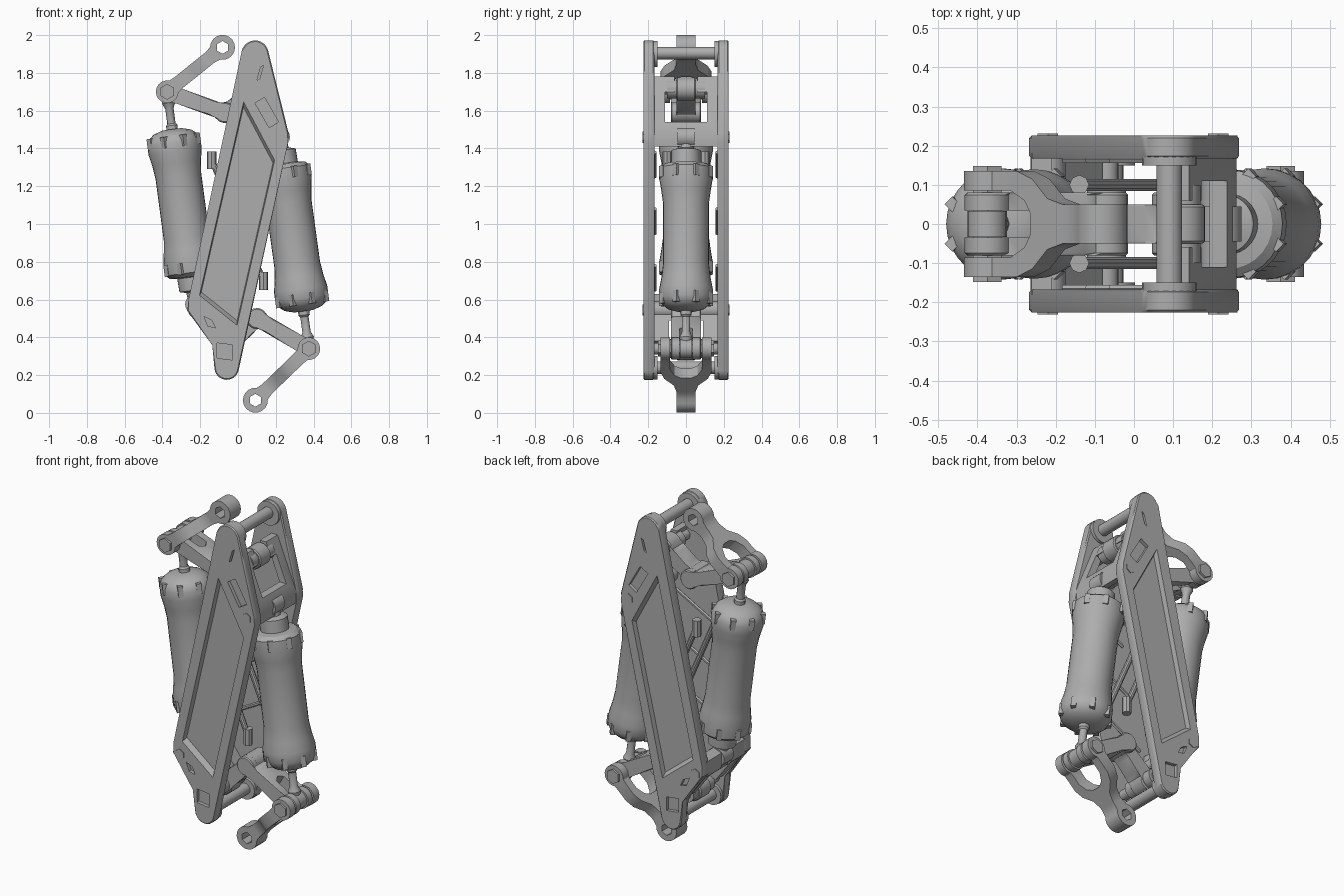
import bpy, bmesh, math
from mathutils import Vector as V

if "Cube" in bpy.data.objects:
    bpy.data.objects.remove(bpy.data.objects["Cube"])

metal = bpy.data.materials.new("grey_metal")
metal.use_nodes = True
GREY = (0.42, 0.42, 0.42, 1)
metal.diffuse_color = GREY
metal.node_tree.nodes["Principled BSDF"].inputs["Base Color"].default_value = GREY
X, Y, Z = V((1, 0, 0)), V((0, 1, 0)), V((0, 0, 1))


def finish(name, bm):
    bmesh.ops.recalc_face_normals(bm, faces=bm.faces)
    mesh = bpy.data.meshes.new(name)
    bm.to_mesh(mesh)
    bm.free()
    mesh.materials.append(metal)
    ob = bpy.data.objects.new(name, mesh)
    bpy.context.collection.objects.link(ob)
    return ob


def prism(name, pts, d0, d1, o=V((0, 0, 0)), a=X, b=Z, d=Y, taper=1.0, bevel=0):
    """Extrude a profile from d0 to d1; the d1 end may be scaled by taper."""
    bm = bmesh.new()
    n = len(pts)
    ca, cb = sum(p[0] for p in pts) / n, sum(p[1] for p in pts) / n
    low = [bm.verts.new(o + a * p + b * q + d * d0) for p, q in pts]
    top = [bm.verts.new(o + a * (ca + (p - ca) * taper) + b * (cb + (q - cb) * taper) + d * d1)
           for p, q in pts]
    caps = [bm.faces.new(low), bm.faces.new(top)]
    for i in range(n):
        j = (i + 1) % n
        bm.faces.new((low[i], low[j], top[j], top[i]))
    if bevel:
        edges = {e for f in caps for e in f.edges}
        bmesh.ops.bevel(bm, geom=list(edges), offset=bevel, segments=1, affect='EDGES')
    return finish(name, bm)


def lathe(name, p, q, profile, n=28):
    """Revolve (distance, radius) pairs about the axis from p to q."""
    axis = (q - p).normalized()
    side = axis.cross(Y if abs(axis.y) < 0.9 else X).normalized()
    other = axis.cross(side)
    bm = bmesh.new()
    rings = []
    for t, r in profile:
        rings.append([bm.verts.new(p + axis * t + (side * math.cos(k) + other * math.sin(k)) * r)
                      for k in (2 * math.pi * i / n for i in range(n))])
    for lo, hi in zip(rings, rings[1:]):
        for i in range(n):
            j = (i + 1) % n
            bm.faces.new((lo[i], lo[j], hi[j], hi[i]))
    bm.faces.new(rings[0])
    bm.faces.new(rings[-1])
    return finish(name, bm)


def rod(name, p, q, r, n=20):
    return lathe(name, p, q, [(0, r), ((q - p).length, r)], n)


def pin(name, c, half, r, n=20):
    return rod(name, c - Y * half, c + Y * half, r, n)


def boolean(ob, cutter, operation='DIFFERENCE'):
    mod = ob.modifiers.new("cut", 'BOOLEAN')
    mod.operation, mod.object = operation, cutter
    bpy.context.view_layer.objects.active = ob
    bpy.ops.object.modifier_apply(modifier=mod.name)
    bpy.data.objects.remove(cutter)


def arc(cx, cy, r, a0, a1, n=10):
    angles = [math.radians(a0 + (a1 - a0) * i / n) for i in range(n + 1)]
    return [(cx + r * math.cos(k), cy + r * math.sin(k)) for k in angles]


def link(name, p, q, rp, rq, waist, half, bevel=0.006):
    """Bar with a round eye at each end, as wide as 2 * half along y."""
    length = (q - p).length
    u = (q - p).normalized()
    pts = arc(0, 0, rp, 40, 320, 14) + [(rp * 1.3, -waist), (length - rq * 1.3, -waist)]
    pts += arc(length, 0, rq, -140, 140, 14) + [(length - rq * 1.3, waist), (rp * 1.3, waist)]
    return prism(name, pts, -half, half, p, u, u.cross(Y), Y, bevel=bevel)


def box(x0, x1, z0, z1):
    return [(x0, z0), (x1, z0), (x1, z1), (x0, z1)]


# Side plates with a recessed panel and slots on the outer face
outline = arc(-0.06, 0.24, 0.065, 185, 345) + [(0.265, 1.43), (0.268, 1.48)]
outline += arc(0.09, 1.9, 0.072, 18, 168) + [(-0.262, 0.6), (-0.268, 0.54), (-0.13, 0.36)]
panel = [(0.03, 1.65), (0.195, 1.34), (-0.005, 0.46), (-0.205, 0.62)]
slots = [[(0.09, 1.64), (0.14, 1.67), (0.215, 1.54), (0.165, 1.51)],
         [(-0.11, 0.29), (-0.03, 0.28), (-0.03, 0.36), (-0.11, 0.37)],
         [(-0.18, 0.51), (-0.14, 0.49), (-0.12, 0.45), (-0.16, 0.46)],
         [(0.1, 1.76), (0.12, 1.83), (0.135, 1.84), (0.115, 1.77)]]
for s, side in ((-1, "front"), (1, "back")):
    plate = prism(side + "_plate", outline, s * 0.168, s * 0.226, bevel=0.006)
    boolean(plate, prism("panel_cut", panel, s * 0.23, s * 0.198, taper=0.95))
    for slot in slots:
        boolean(plate, prism("slot_cut", slot, s * 0.24, s * 0.205))
    # Bosses, bolt heads and inner ribs
    for nm, x, z, r in (("top", 0.09, 1.9, 0.07), ("bottom", -0.06, 0.24, 0.062)):
        c = V((x, 0, z))
        rod(side + "_" + nm + "_boss", c + Y * s * 0.15, c + Y * s * 0.2, r)
    for nm, x, z in (("upper", 0.215, 1.46), ("lower", -0.22, 0.545)):
        c = V((x, 0, z))
        rod(side + "_" + nm + "_bolt", c + Y * s * 0.2, c + Y * s * 0.231, 0.03, 6)
        rod(side + "_" + nm + "_pivot_boss", c + Y * s * 0.045, c + Y * s * 0.18, 0.045)
    for z in (0.7, 1.0, 1.3):
        x = (z - 1.0) * 0.2 + 0.0
        rod(side + "_rib", V((x - 0.12, s * 0.165, z - 0.05)),
            V((x + 0.12, s * 0.165, z + 0.08)), 0.01, 6)
    # Slim damper inside the frame
    p, q = V((-0.14, s * 0.1, 1.34)), V((0.135, s * 0.1, 0.7))
    rod(side + "_damper", p, q, 0.016, 10)
    for end in (p, q):
        rod(side + "_damper_end", end - Z * 0.05, end + Z * 0.045, 0.025, 8)

# Cross rods and bridges joining the plates
pin("top_rod", V((0.09, 0, 1.905)), 0.18, 0.033)
pin("bottom_rod", V((-0.06, 0, 0.24)), 0.18, 0.033)
upper = prism("upper_bridge", [(0.14, 1.78), (0.262, 1.48), (0.258, 1.41), (0.225, 1.41),
                               (0.22, 1.47), (0.1, 1.78)], -0.18, 0.18)
lower = prism("lower_bridge", [(-0.262, 0.61), (-0.264, 0.545), (-0.13, 0.365),
                               (-0.08, 0.38), (-0.21, 0.56), (-0.21, 0.63)], -0.18, 0.18)
boolean(upper, prism("window_cut", box(0, 0.4, 1.54, 1.7), -0.11, 0.11))
boolean(upper, prism("window_cut", box(0, 0.4, 1.6, 1.9), -0.06, 0.06))
boolean(lower, prism("window_cut", box(-0.4, 0, 0.3, 0.49), -0.09, 0.09))


def assembly(tag, elbow, eye, mid, pivot, anchor):
    # Forked outer link with a hollow between its prongs
    length = (elbow - eye).length
    u = (elbow - eye).normalized()
    fork = link(tag + "_fork", eye, elbow, 0.066, 0.06, 0.036, 0.16, 0)
    half = [(-0.1, 0.05), (0.1, 0.05), (0.15, 0.065), (0.2, 0.115), (0.25, 0.135),
            (length + 0.1, 0.135), (length + 0.1, 0.085), (0.27, 0.085), (0.225, 0.06),
            (0.205, 0.025)]
    plan = half + [(a, -b) for a, b in reversed(half)]
    boolean(fork, prism("fork_plan", plan, -0.1, 0.1, eye, u, Y, u.cross(Y)), 'INTERSECT')
    boolean(fork, pin("eye_cut", eye, 0.2, 0.034, 6))

    # Bent inner arm, slotted at the elbow for the piston rod
    arm = link(tag + "_arm", elbow, mid, 0.058, 0.055, 0.042, 0.08)
    slot = [(-0.1, -0.035), (0.14, -0.035), (0.16, 0), (0.14, 0.035), (-0.1, 0.035)]
    d = (mid - elbow).normalized()
    boolean(arm, prism("arm_slot", slot, -0.2, 0.2, elbow, d, Y, d.cross(Y)))
    link(tag + "_arm_root", mid, pivot, 0.055, 0.062, 0.045, 0.05)
    pin(tag + "_pivot_barrel", pivot, 0.1, 0.05)
    pin(tag + "_pivot_shaft", pivot, 0.18, 0.03)
    pin(tag + "_elbow_pin", elbow, 0.142, 0.035)
    pin(tag + "_elbow_bolt", elbow, 0.148, 0.042, 6)

    # Piston: rod, rod eye, bulged cylinder, collar and anchor eye
    pin(tag + "_rod_eye", elbow, 0.033, 0.05)
    lathe(tag + "_piston_rod", elbow, anchor,
          [(0, 0.022), (0.06, 0.035), (0.09, 0.022), (0.17, 0.022), (0.18, 0.03), (0.23, 0.03)], 12)
    lathe(tag + "_cylinder", elbow, anchor,
          [(0.2, 0.05), (0.215, 0.1), (0.24, 0.13), (0.27, 0.142), (0.32, 0.142), (0.38, 0.13),
           (0.45, 0.122), (0.78, 0.122), (0.84, 0.13), (0.9, 0.14), (0.965, 0.138),
           (0.985, 0.115), (0.99, 0.078), (1.06, 0.076), (1.07, 0.04), (1.13, 0.035)])
    pin(tag + "_anchor_eye", anchor, 0.045, 0.055)
    axis = (anchor - elbow).normalized()
    side = axis.cross(Y)
    for t in (0.235, 0.91):
        for i in range(8):
            k = math.pi * (i + 0.5) / 4
            c = elbow + axis * t + (side * math.cos(k) + Y * math.sin(k)) * 0.132
            rod(tag + "_cylinder_lug", c, c + axis * 0.06, 0.02, 4)


assembly("upper", V((-0.375, 0, 1.7)), V((-0.082, 0, 1.935)), V((-0.07, 0, 1.59)),
         V((0.12, 0, 1.715)), V((-0.225, 0, 0.575)))
assembly("lower", V((0.375, 0, 0.34)), V((0.092, 0, 0.067)), V((0.1, 0, 0.5)),
         V((-0.07, 0, 0.34)), V((0.22, 0, 1.46)))

# Smooth round parts while keeping edges sharp
bpy.ops.object.select_all(action='DESELECT')
for ob in bpy.context.collection.objects:
    if ob.type == 'MESH':
        ob.select_set(True)
        bpy.context.view_layer.objects.active = ob
bpy.ops.object.shade_smooth_by_angle(angle=math.radians(30))
